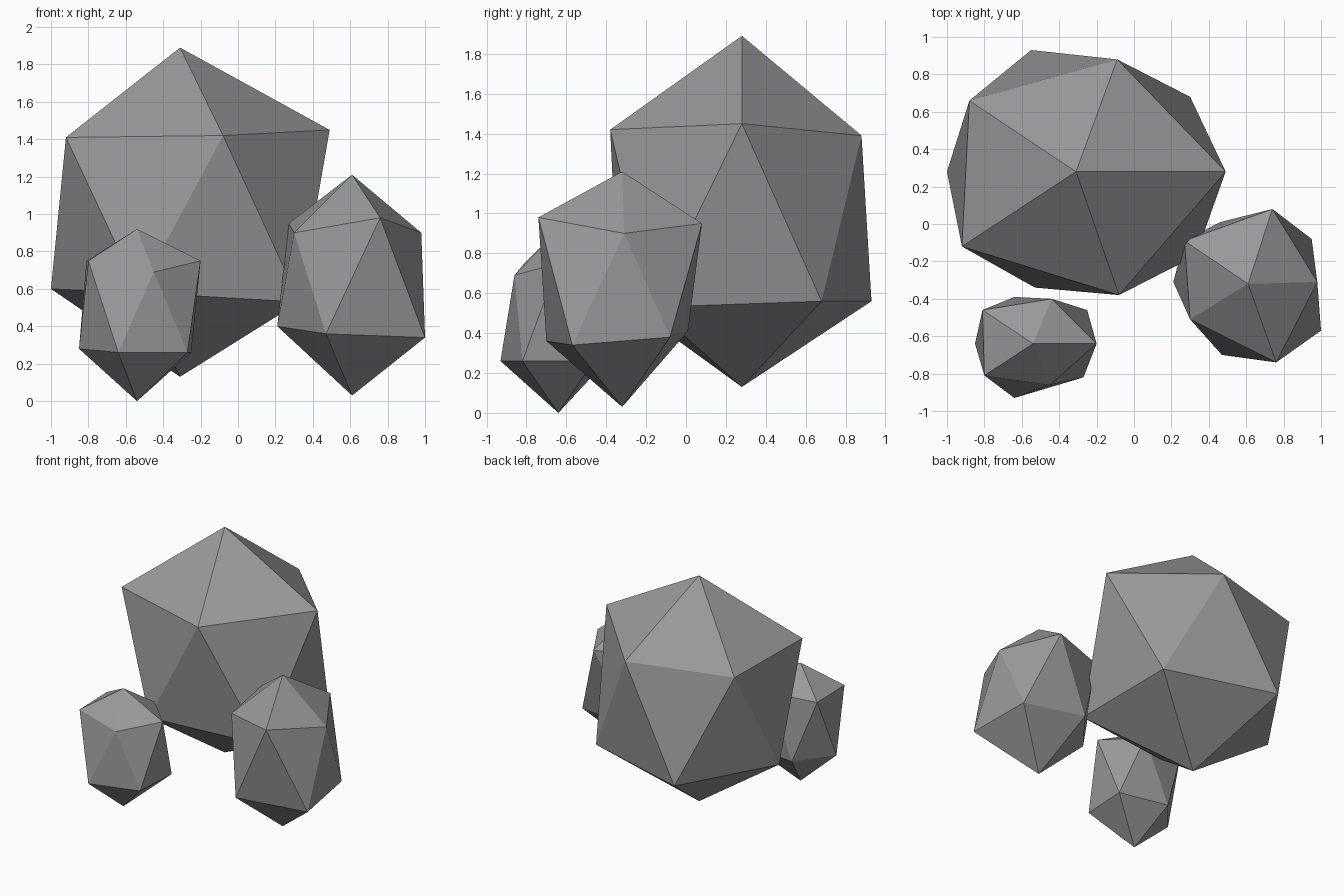
import bpy
import bmesh
from mathutils import Vector

if "Cube" in bpy.data.objects:
    bpy.data.objects.remove(bpy.data.objects["Cube"], do_unlink=True)

# One plain stone grey for every boulder
stone = bpy.data.materials.new("stone_grey")
stone.use_nodes = True
colour = (0.32, 0.32, 0.32, 1.0)
stone.diffuse_color = colour
shader = next(n for n in stone.node_tree.nodes if n.type == "BSDF_PRINCIPLED")
shader.inputs["Base Color"].default_value = colour
shader.inputs["Roughness"].default_value = 0.9


def boulder(name, centre, top, bottom, upper, lower):
    """Uneven twenty-sided rock: two poles joined by two staggered rings of five."""
    x, y = centre
    bm = bmesh.new()
    apex = bm.verts.new((x, y, top))
    base = bm.verts.new((x, y, bottom))
    up = [bm.verts.new(Vector(p)) for p in upper]
    low = [bm.verts.new(Vector(p)) for p in lower]
    for i in range(5):
        j = (i + 1) % 5
        bm.faces.new((apex, up[i], up[j]))
        bm.faces.new((up[i], low[i], up[j]))
        bm.faces.new((low[i], low[j], up[j]))
        bm.faces.new((base, low[j], low[i]))
    bmesh.ops.recalc_face_normals(bm, faces=bm.faces[:])
    mesh = bpy.data.meshes.new(name)
    bm.to_mesh(mesh)
    bm.free()
    mesh.materials.append(stone)
    obj = bpy.data.objects.new(name, mesh)
    bpy.context.collection.objects.link(obj)
    return obj


# Large rock at the back
boulder(
    "large_boulder", centre=(-.31, .28), top=1.89, bottom=.13,
    upper=[(.49, .28, 1.45), (-.09, .88, 1.39), (-.88, .66, 1.39),
           (-.92, -.12, 1.41), (-.08, -.38, 1.42)],
    lower=[(.3, .68, .56), (-.55, .93, .56), (-1, .28, .6),
           (-.53, -.34, .58), (.33, -.17, .53)],
)

# Medium rock on the left side
boulder(
    "medium_boulder", centre=(.61, -.32), top=1.21, bottom=.03,
    upper=[(.98, -.31, .9), (.74, .08, .95), (.27, -.09, .95),
           (.3, -.51, .9), (.76, -.74, .98)],
    lower=[(.95, -.08, .38), (.46, .01, .41), (.21, -.31, .4),
           (.47, -.7, .36), (1, -.57, .34)],
)

# Small rock at the front right
boulder(
    "small_boulder", centre=(-.54, -.64), top=.92, bottom=0,
    upper=[(-.2, -.64, .75), (-.44, -.4, .75), (-.81, -.46, .75),
           (-.8, -.81, .75), (-.45, -.86, .69)],
    lower=[(-.25, -.46, .26), (-.64, -.39, .27), (-.85, -.64, .28),
           (-.64, -.93, .26), (-.27, -.82, .26)],
)
